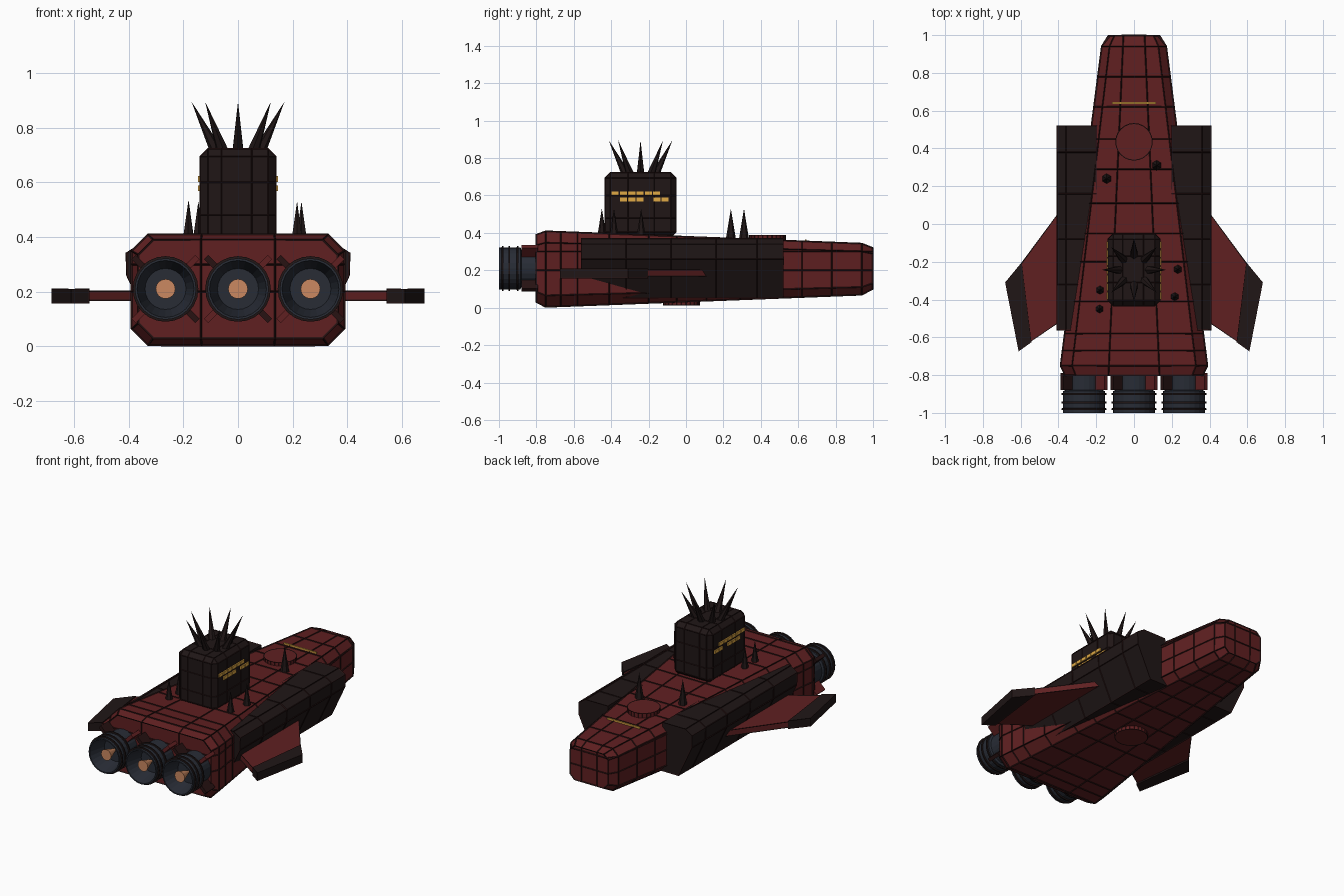
import bpy, bmesh
from math import sin, cos, pi, radians
from mathutils import Vector, Matrix

if "Cube" in bpy.data.objects:
    bpy.data.objects.remove(bpy.data.objects["Cube"])


def material(name, rgb):
    m = bpy.data.materials.new(name)
    m.diffuse_color = (*rgb, 1)
    m.use_nodes = True
    m.node_tree.nodes["Principled BSDF"].inputs["Base Color"].default_value = m.diffuse_color
    return m


RED = material("dark_red", (0.115, 0.014, 0.015))
DARK = material("near_black", (0.014, 0.008, 0.008))
SEAM = material("seam", (0.02, 0.006, 0.006))
STEEL = material("blue_steel", (0.021, 0.025, 0.036))
GLOW = material("engine_glow", (0.6, 0.25, 0.12))
LAMP = material("window_yellow", (0.75, 0.4, 0.06))


def finish(name, bm, mat, mirror=False):
    bmesh.ops.recalc_face_normals(bm, faces=bm.faces)
    me = bpy.data.meshes.new(name)
    bm.to_mesh(me)
    bm.free()
    ob = bpy.data.objects.new(name, me)
    me.materials.append(mat)
    bpy.context.collection.objects.link(ob)
    if mirror:
        ob.modifiers.new("mirror", "MIRROR")
    return ob


def loft(name, rings, mat, mirror=False, cuts=()):
    """Skin closed rings, cap the ends, then score panel lines along planes."""
    bm = bmesh.new()
    loops = [[bm.verts.new(p) for p in r] for r in rings]
    for a, b in zip(loops, loops[1:]):
        for i in range(len(a)):
            j = (i + 1) % len(a)
            bm.faces.new((a[i], a[j], b[j], b[i]))
    bm.faces.new(loops[0])
    bm.faces.new(loops[-1])
    for co, no in cuts:
        bmesh.ops.bisect_plane(bm, geom=bm.verts[:] + bm.edges[:] + bm.faces[:],
                               plane_co=co, plane_no=no, dist=1e-4)
    return finish(name, bm, mat, mirror)


def seams(ob, thickness=0.01):
    """Thin dark strips along every panel edge."""
    s = ob.copy()
    s.data = ob.data.copy()
    s.name = ob.name + "_seams"
    s.data.materials.clear()
    s.data.materials.append(SEAM)
    bpy.context.collection.objects.link(s)
    w = s.modifiers.new("wire", "WIREFRAME")
    w.thickness = thickness
    w.use_even_offset = False


def octagon(hw, z0, z1, c):
    return [(-hw + c, z0), (hw - c, z0), (hw, z0 + c), (hw, z1 - c),
            (hw - c, z1), (-hw + c, z1), (-hw, z1 - c), (-hw, z0 + c)]


def circle_y(x, y, z, r, n=24):
    return [(x + r * cos(2 * pi * i / n), y, z + r * sin(2 * pi * i / n)) for i in range(n)]


def circle_z(x, y, z, r, n=24):
    return [(x + r * cos(2 * pi * i / n), y + r * sin(2 * pi * i / n), z) for i in range(n)]


def box(name, c, size, mat, rot=None):
    bm = bmesh.new()
    m = Matrix.Translation(c) @ (rot or Matrix()) @ Matrix.Diagonal((*size, 1))
    bmesh.ops.create_cube(bm, size=1, matrix=m)
    return finish(name, bm, mat)


def spike(name, base, tip, r, n=6):
    base, tip = Vector(base), Vector(tip)
    d = tip - base
    bm = bmesh.new()
    bmesh.ops.create_cone(bm, cap_ends=True, segments=n, radius1=r, radius2=0, depth=d.length,
                          matrix=Matrix.Translation((base + tip) / 2) @ d.to_track_quat('Z', 'Y').to_matrix().to_4x4())
    return finish(name, bm, DARK)


# Tapered hull with scored plating
stations = [(-0.80, 0.365, 0.03, 0.39, 0.055), (-0.75, 0.388, 0.005, 0.408, 0.06),
            (0.94, 0.17, 0.07, 0.342, 0.04), (0.997, 0.135, 0.10, 0.32, 0.03)]
rings = [[(x, y, z) for x, z in octagon(hw, z0, z1, c)] for y, hw, z0, z1, c in stations]
cuts = [((0, y, 0), (0, 1, 0)) for y in (-0.67, -0.58, -0.41, -0.2, -0.05, 0.11, 0.29, 0.45, 0.62, 0.78)]
cuts += [((0, 0, 0.2), (0, 0, 1)), ((0, 0, 0.3), (0, 0, 1))]
for s in (-1, 1):
    cuts.append(((s * 0.1, 0, 0), (s, 0.044, 0)))
seams(loft("hull", rings, RED, cuts=cuts))

# Side armour slabs
profile = [(0.2, 0.37), (0.36, 0.37), (0.408, 0.34), (0.405, 0.26), (0.31, 0.055), (0.18, 0.055)]
slab = loft("side_armour", [[(x, y, z) for x, z in profile] for y in (-0.56, 0.52)], DARK, True,
            [((0, y, 0), (0, 1, 0)) for y in (-0.32, -0.08, 0.16, 0.38)])
seams(slab, 0.008)

# Swept wings with heavy tips
wing = [(0.28, 0.22), (0.60, -0.215), (0.56, -0.63), (0.28, -0.44)]
tip = [(0.595, -0.205), (0.68, -0.31), (0.61, -0.672), (0.545, -0.625)]
seams(loft("wing", [[(x, y, z) for x, y in wing] for z in (0.168, 0.202)], RED, True), 0.008)
seams(loft("wing_tip", [[(x, y, z) for x, y in tip] for z in (0.159, 0.209)], DARK, True), 0.006)

# Engines
for k, x in enumerate((-0.265, 0, 0.265)):
    z = 0.21
    bell = [(-0.78, 0.1), (-0.88, 0.1), (-0.885, 0.112), (-1.0, 0.112), (-1.0, 0.104), (-0.89, 0.075)]
    loft(f"engine_nozzle_{k}", [circle_y(x, y, z, r) for y, r in bell], STEEL)
    for j, y in enumerate((-0.9, -0.945, -0.98)):
        rib = [(y - 0.006, 0.108), (y - 0.004, 0.12), (y + 0.004, 0.12), (y + 0.006, 0.108)]
        o = [circle_y(x, a, z, r) for a, r in rib]
        bm = bmesh.new()
        loops = [[bm.verts.new(p) for p in r] for r in o]
        for a, b in zip(loops, loops[1:]):
            for i in range(24):
                bm.faces.new((a[i], a[(i + 1) % 24], b[(i + 1) % 24], b[i]))
        finish(f"engine_rib_{k}_{j}", bm, DARK)
    loft(f"engine_glow_{k}", [circle_y(x, -0.98, z, 0.036, 16), circle_y(x, -0.885, z, 0.006, 16)], GLOW)
    for q in range(4):
        a = pi / 4 + q * pi / 2
        box(f"engine_bracket_{k}_{q}", (x + 0.122 * cos(a), -0.835, z + 0.122 * sin(a)),
            (0.085, 0.09, 0.022), SEAM if q % 2 else RED, Matrix.Rotation(-a, 4, 'Y'))

# Command tower with chamfered edges
bm = bmesh.new()
bmesh.ops.create_cube(bm, size=1, matrix=Matrix.Translation((0, -0.243, 0.55)) @ Matrix.Diagonal((0.276, 0.38, 0.344, 1)))
bmesh.ops.bevel(bm, geom=bm.edges[:], offset=0.028, segments=1, affect='EDGES')
for co, no in (((0, 0, 0.6), (0, 0, 1)), ((0, 0, 0.48), (0, 0, 1)), ((0, -0.31, 0), (0, 1, 0)),
               ((0, -0.17, 0), (0, 1, 0)), ((0.05, 0, 0), (1, 0, 0)), ((-0.06, 0, 0), (1, 0, 0))):
    bmesh.ops.bisect_plane(bm, geom=bm.verts[:] + bm.edges[:] + bm.faces[:], plane_co=co, plane_no=no)
seams(finish("tower", bm, DARK), 0.006)

# Tower windows
for s in (-1, 1):
    for zi, row in ((0.612, (-0.38, -0.335, -0.29, -0.245, -0.2, -0.158)),
                    (0.578, (-0.335, -0.29, -0.245, -0.155, -0.112))):
        for y in row:
            box("tower_window", (s * 0.14, y, zi), (0.012, 0.038, 0.021), LAMP)

# Crown of spikes on the tower
for i in range(8):
    a = i * pi / 4
    c, n = cos(a), sin(a)
    spike(f"crown_spike_{i}", (0.075 * c, -0.243 + 0.075 * n, 0.705),
          (0.17 * c, -0.243 + 0.17 * n, 0.895), 0.024)

# Deck spikes
for i, (x, y) in enumerate([(0.12, 0.31), (-0.145, 0.24), (0.232, -0.24),
                            (0.216, -0.385), (-0.18, -0.35), (-0.182, -0.45)]):
    spike(f"deck_spike_{i}", (x, y, 0.36), (x, y, 0.53), 0.028)

# Round hatches above and below, and the nose light strip
for name, y, z0, z1 in (("top_hatch", 0.435, 0.35, 0.387), ("belly_hatch", -0.025, 0.014, 0.06)):
    h = loft(name, [circle_z(0, y, z, 0.097) for z in (z0, z1)], RED)
    seams(h, 0.006)
box("nose_light", (0, 0.64, 0.357), (0.235, 0.01, 0.014), LAMP)
